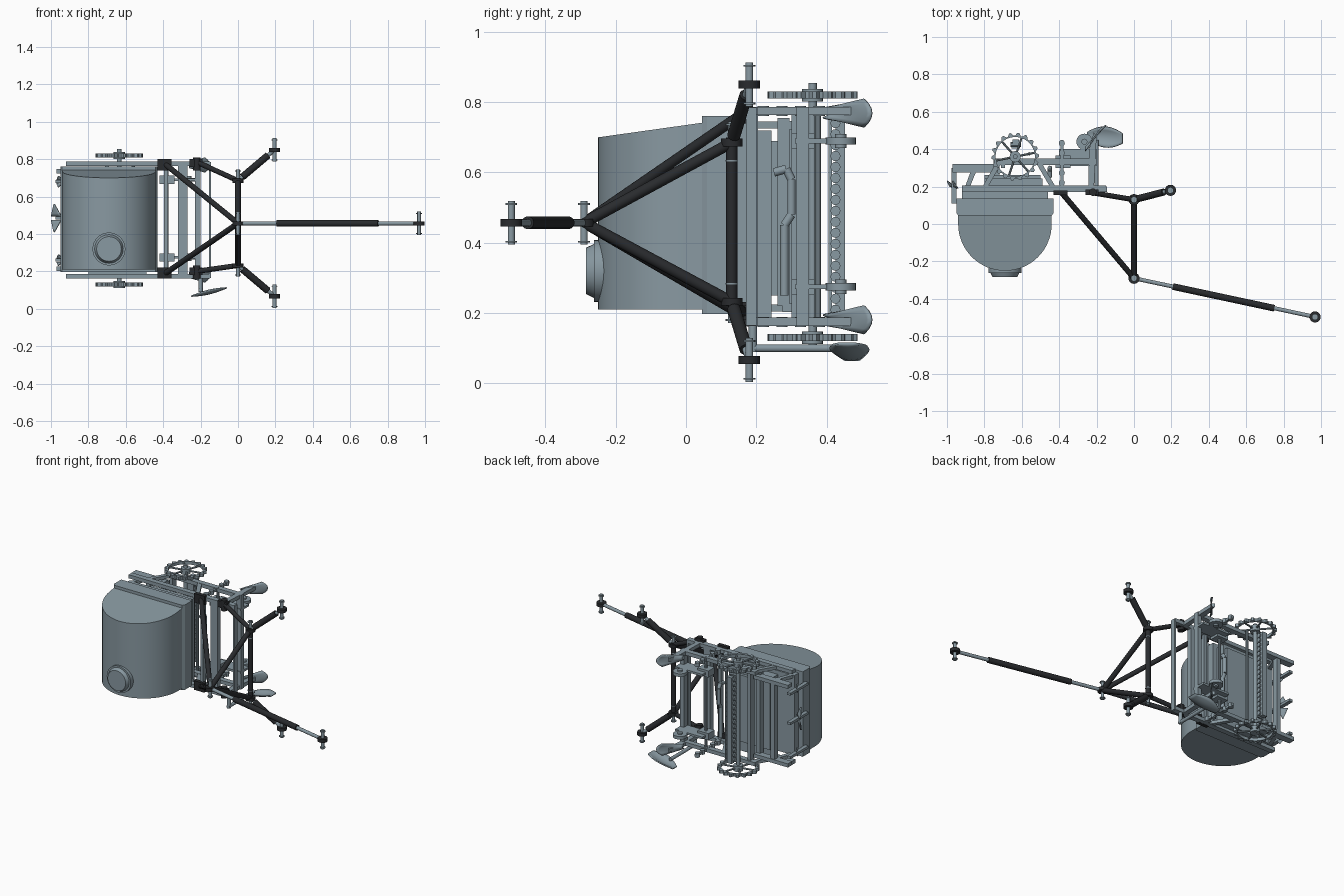
import bpy, bmesh, math
from mathutils import Vector

if "Cube" in bpy.data.objects:
    bpy.data.objects.remove(bpy.data.objects["Cube"])

black = bpy.data.materials.new("black_steel")
black.diffuse_color = (0.022, 0.024, 0.027, 1)
black.use_nodes = True
black.node_tree.nodes["Principled BSDF"].inputs["Base Color"].default_value = black.diffuse_color
steel = bpy.data.materials.new("blue_grey_steel")
steel.diffuse_color = (0.25, 0.32, 0.36, 1)
steel.use_nodes = True
steel.node_tree.nodes["Principled BSDF"].inputs["Base Color"].default_value = steel.diffuse_color


def finish(name, bm, mat=None, smooth=False):
    bmesh.ops.recalc_face_normals(bm, faces=bm.faces)
    me = bpy.data.meshes.new(name)
    bm.to_mesh(me)
    bm.free()
    ob = bpy.data.objects.new(name, me)
    bpy.context.collection.objects.link(ob)
    me.materials.append(mat or steel)
    if smooth:
        bpy.context.view_layer.objects.active = ob
        ob.select_set(True)
        bpy.ops.object.shade_smooth_by_angle(angle=math.radians(35))
        ob.select_set(False)
    return ob


def prism(name, pts, z0, z1, mat=None, smooth=False, top=None):
    """Extrude an xy outline along z; top(y) may slope the upper end."""
    bm = bmesh.new()
    a = [bm.verts.new((x, y, z0)) for x, y in pts]
    b = [bm.verts.new((x, y, top(y) if top else z1)) for x, y in pts]
    bm.faces.new(a)
    bm.faces.new(b)
    for i in range(len(pts)):
        j = (i + 1) % len(pts)
        bm.faces.new((a[i], a[j], b[j], b[i]))
    return finish(name, bm, mat, smooth)


def box(name, x0, x1, y0, y1, z0, z1, mat=None):
    return prism(name, [(x0, y0), (x1, y0), (x1, y1), (x0, y1)], z0, z1, mat)


def tube(name, p, q, r, mat=None, r2=None, n=16):
    p, q = Vector(p), Vector(q)
    d = q - p
    bm = bmesh.new()
    bmesh.ops.create_cone(bm, cap_ends=True, segments=n, radius1=r,
                          radius2=r if r2 is None else r2, depth=d.length)
    rot = Vector((0, 0, 1)).rotation_difference(d).to_matrix()
    for v in bm.verts:
        v.co = rot @ v.co + (p + q) / 2
    return finish(name, bm, mat, True)


def pin(name, x, y, z, half, r=0.010):
    """Hitch pin with end collars and an eye."""
    tube(name, (x, y, z - half), (x, y, z + half), r)
    for s in (-1, 1):
        tube(name + "_collar", (x, y, z + s * half * .82), (x, y, z + s * half * .9), 0.017)
    tube(name + "_eye", (x, y, z - .011), (x, y, z + .011), 0.03, black)


def sheet(name, f, nu=10, nv=6, thick=.007):
    """Thin curved sheet from a function of u (0..1) and v (-1..1)."""
    bm = bmesh.new()
    g = [[bm.verts.new(f(i / nu, 2 * j / nv - 1)) for j in range(nv + 1)] for i in range(nu + 1)]
    for i in range(nu):
        for j in range(nv):
            bm.faces.new((g[i][j], g[i + 1][j], g[i + 1][j + 1], g[i][j + 1]))
    m = finish(name, bm, None, True).modifiers.new("thickness", 'SOLIDIFY')
    m.thickness, m.offset = thick, 0


# Hopper tank with sloping end, stepped rim and outlet cap
arc = [(-0.69 + .25 * math.cos(t), .25 * math.sin(t))
       for t in (math.pi + math.pi * i / 32 for i in range(33))]
prism("hopper_tank", [(-.94, .06)] + arc + [(-.44, .06)], .21, 0, None, True,
      top=lambda y: .742 + (y - .05) * .14)
prism("hopper_rim", [(-.94, .045), (-.44, .045), (-.43, .06), (-.43, .135),
                     (-.95, .135), (-.95, .06)], .198, .76)
box("hopper_rim_step", -.92, -.46, .13, .18, .215, .745)
box("hopper_base", -.80, -.49, .18, .243, .18, .72)
tube("outlet_collar", (-.69, -.19, .32), (-.69, -.262, .32), .088, n=32)
tube("outlet_cap", (-.69, -.255, .32), (-.69, -.284, .32), .08, r2=.066, n=32)

# Side frames, one at each end of the machine
for z in (.775, .175):
    s = 1 if z > .5 else -1
    zi = z - .04 * s
    box("side_beam", -.92, -.15, .17, .205, z - .012, z + .012)
    box("rear_arm", -.97, -.72, .275, .32, zi - .012, zi + .012)
    box("upper_beam", -.75, -.20, .315, .35, z - .012, z + .012)
    prism("rear_strut", [(-.91, .18), (-.885, .18), (-.84, .29), (-.87, .29)], zi - .01, zi + .01)
    prism("middle_strut", [(-.81, .2), (-.78, .2), (-.70, .34), (-.73, .34)], z - .01, z + .01)
    prism("front_strut", [(-.52, .32), (-.49, .32), (-.42, .2), (-.45, .2)], z - .01, z + .01)
    prism("share_shank", [(-.245, .17), (-.215, .17), (-.20, .47), (-.215, .49), (-.24, .4)],
          z - .012, z + .012)
    box("coulter_post", -.394, -.378, .18, .45, z - .008, z + .008)
    for k in range(5):
        y = .22 + k * .053
        tube("coulter_knob", (-.386, y, z - .014), (-.386, y, z + .014), .016)
    # Front share: a fan that widens and curls towards its tip
    sheet("front_share", lambda u, v: (-.26 + .11 * u - .03 * v * v * u, .41 + .118 * u - .02 * v * v,
                                       z - .006 * s + v * (.014 + .026 * u)))
    # Lugged drive wheel
    c = Vector((-.635, .36, z + s * .045))
    bm = bmesh.new()
    n = 72
    rings = []
    for i in range(n):
        t = 2 * math.pi * i / n
        ro = .128 if i % 4 < 2 else .113
        rings.append([bm.verts.new(c + Vector((r * math.cos(t), r * math.sin(t), h)))
                      for r, h in ((.105, -.01), (ro, -.01), (ro, .01), (.105, .01))])
    for i in range(n):
        a, b = rings[i], rings[(i + 1) % n]
        for k in range(4):
            bm.faces.new((a[k], b[k], b[(k + 1) % 4], a[(k + 1) % 4]))
    finish("drive_wheel_rim", bm)
    tube("drive_wheel_hub", c - Vector((0, 0, .018)), c + Vector((0, 0, .018)), .03)
    for i in range(6):
        t = math.pi * i / 3 + .2
        tube("drive_wheel_spoke", c, c + Vector((math.cos(t), math.sin(t), 0)) * .108, .006, n=8)
tube("drive_axle", (-.635, .36, .11), (-.635, .36, .855), .012)

# Cross members between the side frames
for name, b in {
    "front_cross_beam": (-.32, -.27, .17, .205), "thin_cross_beam": (-.156, -.144, .17, .2),
    "hitch_cross_beam": (-.395, -.375, .17, .2),
    "share_cross_beam": (-.23, -.20, .315, .35), "meter_cross_beam": (-.71, -.69, .30, .34),
}.items():
    box(name, *b, .165, .785)
box("rear_cross_beam", -.87, -.84, .28, .315, .205, .745)
box("meter_housing", -.80, -.50, .24, .262, .25, .69)
box("meter_plate", -.75, -.72, .26, .295, .22, .755)
for x, y in ((-.38, .335), (-.56, .375)):
    tube("cross_rod", (x, y, .17), (x, y, .78), .009, n=10)

# Scalloped seed conveyor between the wheels
box("conveyor_strip", -.655, -.61, .405, .415, .19, .76)
box("conveyor_back", -.65, -.615, .425, .452, .19, .76)
for i in range(18):
    z = .21 + i * .0312
    tube("conveyor_cup", (-.66, .425, z), (-.605, .425, z), .0145, n=10)

# Clamps, depth discs and the bent feed pipe
for z in (.69, .275):
    box("clamp_block", -.42, -.34, .30, .365, z - .022, z + .022)
    box("arm_plate", -.40, -.20, .31, .40, z - .007, z + .007)
    tube("depth_disc", (-.265, .44, z - .01), (-.265, .44, z + .01), .043, n=24)
    tube("depth_disc_hub", (-.265, .44, z - .02), (-.265, .44, z + .02), .016)
pipe = [(-.45, .25, .6), (-.45, .285, .61), (-.45, .3, .58), (-.45, .3, .48),
        (-.45, .28, .45), (-.45, .28, .25)]
for a, b in zip(pipe, pipe[1:]):
    tube("feed_pipe", a, b, .012, n=12)

# Side marker: rod with a leaf-shaped share
sheet("marker_share", lambda u, v: (
    -.25 + .19 * u, .465 + .055 * v * math.sin(math.pi * (.12 + .72 * u)) + .015 * (.5 - u),
    .09 + .045 * (u - .5) + .02 * (v * v - .5) * math.sin(math.pi * u)))
tube("marker_rod", (-.2, .18, .10), (-.2, .45, .10), .011)
tube("marker_mount", (-.2, .19, .09), (-.2, .19, .18), .012)

# Small closing shares on the rear, paired wings tapering outwards
for z, h in ((.485, .065), (.68, .02), (.26, .02)):
    box("closing_shank", -.975, -.95, .11, .30, z - .008, z + .008)
    w = .027 if h > .05 else .014
    x = -.972 if h > .05 else -.955
    for s in (-1, 1):
        sheet("closing_share", lambda u, v: (x + w * v * (1 - .9 * u) - .4 * w * u,
                                             .21 - .02 * v * (1 - u) - .01 * u,
                                             z + s * (.01 + h * u)), 4, 4, .006)

# Black hitch frame: apex, lower joints and mounting tubes
apex = (0, -.29, .457)
for z, zm, ze in ((.685, .77, .85), (.232, .192, .067)):
    joint = (0, .13, z)
    box("hitch_mount", -.43, -.355, .155, .18, zm - .03, zm + .03, black)
    tube("hitch_stay", (-.385, .165, zm), apex, .015, black)
    tube("hitch_upright", joint, apex, .016, black)
    box("lower_mount", -.26, -.19, .155, .185, zm - .012, zm + .03, black)
    tube("lower_stay", (-.21, .165, zm + .01), joint, .014, black)
    tube("lower_mount_pivot", (-.22, .17, zm - .03), (-.22, .17, zm + .04), .02, black)
    pin("lower_joint_pin", *joint, .06)
    end = Vector((.195, .18, ze))
    d = end - Vector(joint)
    tube("lower_link_rod", joint, end, .011)
    tube("lower_link", Vector(joint) + d * .12, Vector(joint) + d * .82, .019, black)
    pin("lower_link_pin", *end, .0625, .011)
tube("hitch_crossbar", (0, .13, .22), (0, .13, .70), .016, black)
pin("apex_pin", *apex, .0625)

# Adjustable top link
end = Vector((.968, -.497, .457))
d = end - Vector(apex)
tube("top_link_rod", apex, end, .011)
tube("top_link_sleeve", Vector(apex) + d * .215, Vector(apex) + d * .775, .018, black)
pin("top_link_pin", *end, .0625)
